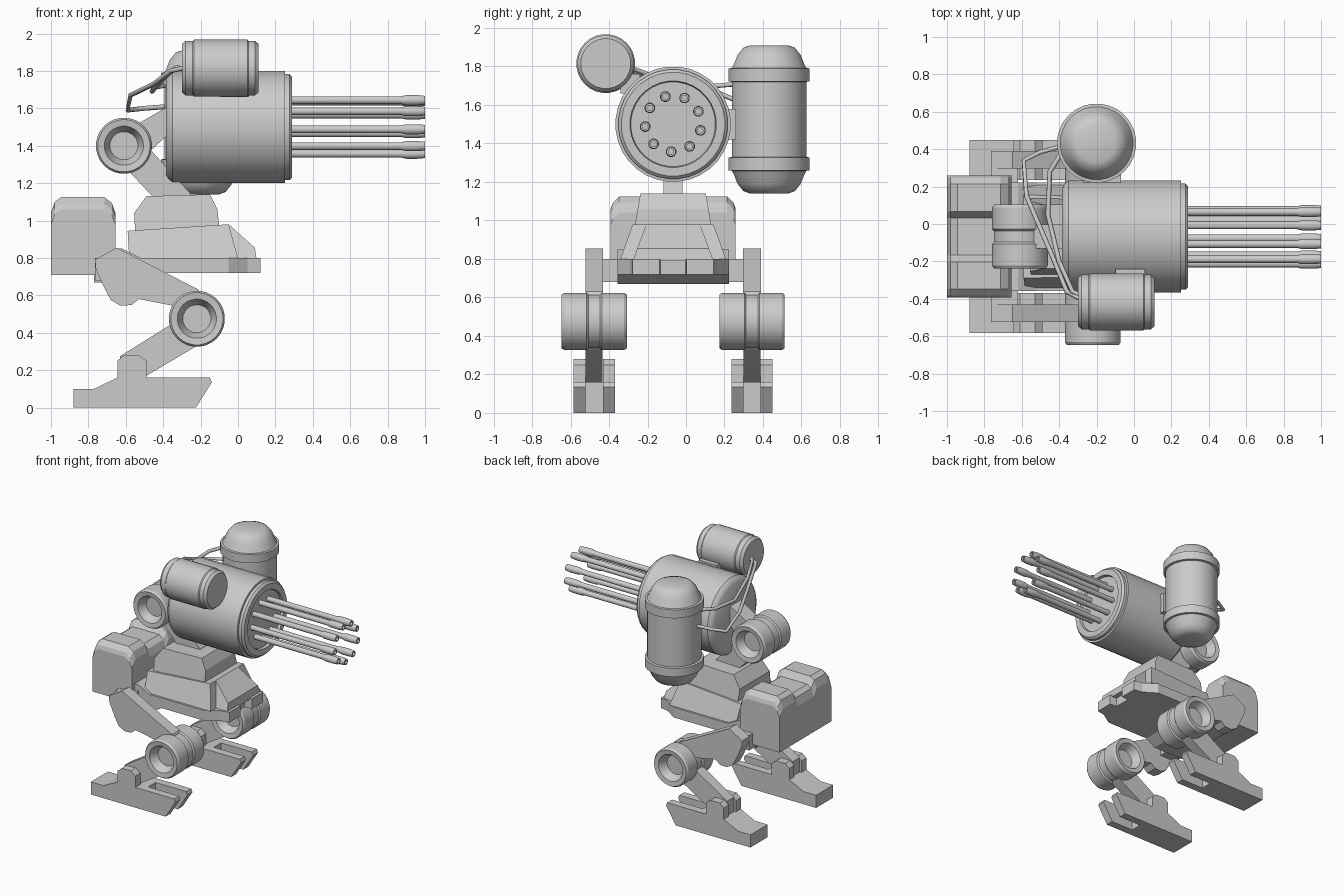
import bpy, math
from mathutils import Vector

C = -0.067  # mirror plane of the machine in y


def mesh(name, verts, faces, smooth=False):
    me = bpy.data.meshes.new(name)
    me.from_pydata(verts, [], faces)
    ob = bpy.data.objects.new(name, me)
    bpy.context.collection.objects.link(ob)
    bpy.ops.object.select_all(action='DESELECT')
    ob.select_set(True)
    bpy.context.view_layer.objects.active = ob
    bpy.ops.object.mode_set(mode='EDIT')
    bpy.ops.mesh.select_all(action='SELECT')
    bpy.ops.mesh.normals_make_consistent(inside=False)
    bpy.ops.object.mode_set(mode='OBJECT')
    if smooth:
        bpy.ops.object.shade_smooth_by_angle(angle=math.radians(32))
    return ob


def loft(name, rings):
    # closed skin through equal-length rings, capped at both ends
    n = len(rings[0])
    verts = [p for r in rings for p in r]
    faces = [(k * n + i, k * n + (i + 1) % n, (k + 1) * n + (i + 1) % n, (k + 1) * n + i)
             for k in range(len(rings) - 1) for i in range(n)]
    faces += [tuple(range(n)), tuple(range(len(verts) - n, len(verts)))]
    return verts, faces


def prism(name, pts, yc, low, high=None):
    # xz profile extruded in y; half width goes from low (bottom) to high (top)
    high = low if high is None else high
    z0, z1 = min(p[1] for p in pts), max(p[1] for p in pts)
    half = lambda z: low + (high - low) * (z - z0) / (z1 - z0)
    rings = [[(x, yc + s * half(z), z) for x, z in pts] for s in (-1, 1)]
    return mesh(name, *loft(name, rings))


def box(name, x0, x1, y0, y1, z0, z1):
    return prism(name, [(x0, z0), (x1, z0), (x1, z1), (x0, z1)], (y0 + y1) / 2, (y1 - y0) / 2)


def lathe(name, prof, axis, c, n=28):
    # prof holds (radius, position along axis)
    rings = []
    for r, h in prof:
        ring = []
        for i in range(n):
            a = 2 * math.pi * (i + 0.5) / n
            u, v = r * math.cos(a), r * math.sin(a)
            d = {'x': (h, u, v), 'y': (u, h, v), 'z': (u, v, h)}[axis]
            ring.append(tuple(Vector(c) + Vector(d)))
        rings.append(ring)
    return mesh(name, *loft(name, rings), smooth=True)


def joint(name, x, y, z):
    half = [(0.075, 0.10), (0.105, 0.165), (0.14, 0.17), (0.15, 0.155), (0.15, 0.04), (0.14, 0.03)]
    prof = [(r, -h) for r, h in half] + half[::-1]
    return lathe(name, prof, 'y', (x, y, z))


# rotary gun drum
lathe("gun_drum", [(0.26, -0.385), (0.285, -0.37), (0.30, -0.35), (0.30, 0.25), (0.285, 0.252),
                   (0.285, 0.275), (0.27, 0.29), (0.225, 0.29), (0.22, 0.27)], 'x', (0, C, 1.5), 32)
# barrels with flared muzzles
for i in range(9):
    a = math.radians(26 + 40 * i)
    lathe("barrel", [(0.021, 0.25), (0.021, 0.87), (0.028, 0.90), (0.028, 0.96), (0.024, 1.0),
                     (0.014, 1.0), (0.014, 0.95)], 'x',
          (0, C + 0.146 * math.cos(a), 1.503 + 0.146 * math.sin(a)), 12)

# large upright tank with two bands
half = [(0.10, 0.385), (0.135, 0.372), (0.165, 0.335), (0.185, 0.285), (0.195, 0.267), (0.212, 0.265),
        (0.212, 0.198), (0.195, 0.195)]
lathe("large_tank", [(r, -h) for r, h in half] + half[::-1], 'z', (-0.2, 0.432, 1.525))
# small side canister
lathe("small_canister", [(0.105, -0.30), (0.13, -0.30), (0.147, -0.28), (0.147, -0.242), (0.153, -0.235),
                         (0.153, 0.05), (0.147, 0.057), (0.147, 0.09), (0.13, 0.11), (0.105, 0.11)],
      'x', (0, -0.417, 1.815))
box("canister_bracket", -0.10, 0.06, -0.34, -0.24, 1.66, 1.76)
box("tank_bracket", -0.27, -0.07, 0.17, 0.26, 1.42, 1.58)

# feed hoses
hoses = [[(-0.27, -0.41, 1.82), (-0.36, -0.36, 1.80), (-0.45, -0.14, 1.73), (-0.575, 0.15, 1.67),
          (-0.59, 0.34, 1.59), (-0.50, 0.385, 1.60), (-0.37, 0.42, 1.61)],
         [(-0.27, -0.39, 1.80), (-0.33, -0.36, 1.82), (-0.40, -0.2, 1.76), (-0.46, 0.05, 1.69),
          (-0.45, 0.28, 1.71), (-0.40, 0.36, 1.72), (-0.35, 0.39, 1.72)]]
for path in hoses:
    cu = bpy.data.curves.new("hose", 'CURVE')
    cu.dimensions = '3D'
    cu.bevel_depth = 0.013
    cu.bevel_resolution = 1
    sp = cu.splines.new('POLY')
    sp.points.add(len(path) - 1)
    for p, co in zip(sp.points, path):
        p.co = (*co, 1)
    bpy.context.collection.objects.link(bpy.data.objects.new("hose", cu))

# gun arm: elbow joint and two links
joint("arm_joint", -0.61, C, 1.40)
prism("upper_arm", [(-0.64, 1.46), (-0.53, 1.52), (-0.34, 1.63), (-0.34, 1.49), (-0.46, 1.38), (-0.58, 1.34)], C, 0.065)
prism("lower_arm", [(-0.66, 1.34), (-0.58, 1.26), (-0.44, 1.11), (-0.25, 1.11), (-0.25, 1.14), (-0.46, 1.37), (-0.56, 1.44)], C, 0.05)

# hull: cab, mid section, nose ramp, skirt
prism("cab", [(-0.55, 0.94), (-0.555, 1.04), (-0.49, 1.13), (-0.15, 1.14), (-0.11, 1.06), (-0.10, 0.96)], C, 0.205, 0.17)
prism("mid_hull", [(-0.58, 0.77), (-0.59, 0.945), (-0.05, 0.98), (0.0, 0.80)], C, 0.285, 0.21)
prism("nose_ramp", [(-0.10, 0.79), (-0.08, 0.975), (-0.05, 0.98), (0.09, 0.855), (0.10, 0.79)], C, 0.21, 0.14)
plan = [(-0.60, 0.29), (-0.05, 0.29), (0.05, 0.225), (0.12, 0.21), (0.12, 0.07), (0.06, 0.065)]
plan += [(x, -y) for x, y in plan[::-1]]
mesh("skirt", *loft("skirt", [[(x, C + y, z) for x, y in plan] for z in (0.72, 0.80)]))
prism("rear_hull", [(-0.77, 0.67), (-0.77, 0.85), (-0.62, 0.85), (-0.52, 0.80), (-0.42, 0.72), (-0.50, 0.67)], C, 0.29)

# backpack with a channel along its top
sections = [(0.325, 1.06), (0.315, 1.09), (0.28, 1.125), (0.135, 1.125), (0.10, 1.075)]
sections += [(-d, t) for d, t in sections[::-1]]
mesh("backpack", *loft("backpack", [
    [(x, C + d, z) for x, z in [(-1, 0.71), (-1, t - 0.085), (-0.98, t - 0.025), (-0.945, t),
                                (-0.715, t), (-0.675, t - 0.03), (-0.655, t - 0.085), (-0.655, 0.71)]]
    for d, t in sections]))

# legs
foot = [(-0.88, 0), (-0.88, 0.10), (-0.77, 0.10), (-0.645, 0.16), (-0.645, 0.25), (-0.61, 0.28), (-0.53, 0.28),
        (-0.49, 0.25), (-0.49, 0.16), (-0.15, 0.16), (-0.14, 0.135), (-0.225, 0)]
thigh = [(-0.765, 0.79), (-0.65, 0.855), (-0.60, 0.83), (-0.21, 0.63), (-0.15, 0.50), (-0.22, 0.52), (-0.53, 0.58),
         (-0.57, 0.548), (-0.63, 0.545), (-0.68, 0.575), (-0.71, 0.63), (-0.76, 0.74)]
shin = [(-0.30, 0.54), (-0.35, 0.45), (-0.63, 0.275), (-0.63, 0.14), (-0.54, 0.14), (-0.22, 0.33), (-0.14, 0.42), (-0.2, 0.52)]
for s in (-1, 1):
    y = C + s * 0.41
    prism("thigh", thigh, y, 0.046)
    joint("knee", -0.22, y, 0.475)
    prism("shin", shin, y, 0.044)
    for t in (-1, 1):
        prism("foot_side", foot, y + t * 0.076, 0.031)
    prism("foot_heel", [(-0.88, 0), (-0.88, 0.10), (-0.77, 0.10), (-0.645, 0.16), (-0.42, 0.16), (-0.42, 0)], y, 0.047)
    yh = C + s * 0.325
    box("hip_axle", -0.765, -0.62, yh - 0.045, yh + 0.045, 0.68, 0.80)
